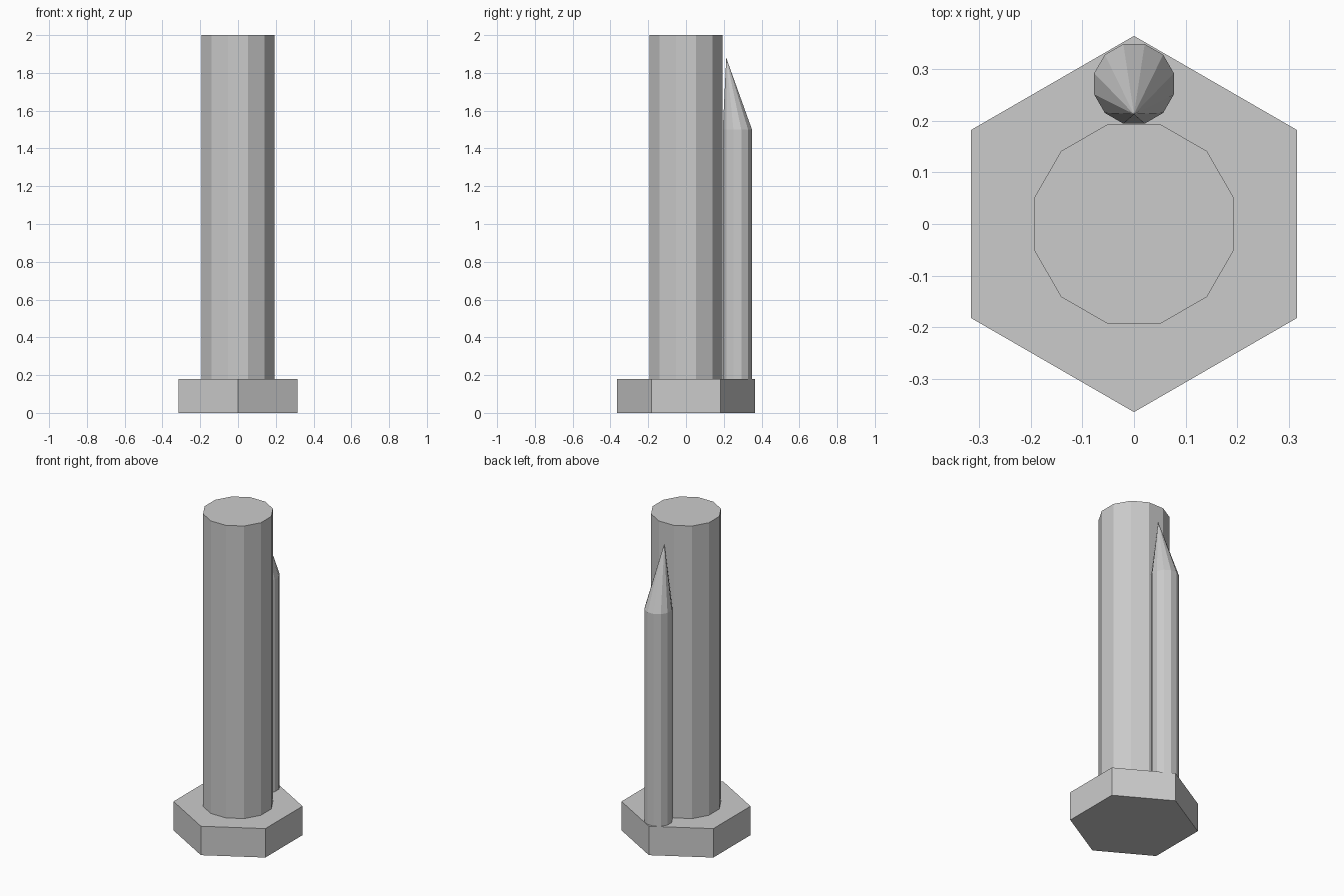
import bpy, bmesh
from math import cos, sin, pi

if "Cube" in bpy.data.objects:
    bpy.data.objects.remove(bpy.data.objects["Cube"])


def ring(bm, sides, radius, y, z, turn):
    return [bm.verts.new((radius * cos(turn + 2 * pi * i / sides),
                          y + radius * sin(turn + 2 * pi * i / sides), z))
            for i in range(sides)]


def prism(name, sides, radius, z0, z1, y=0.0, turn=0.0, tip=None):
    """Upright flat-faced prism, closed by a cap or by an off-centre point."""
    bm = bmesh.new()
    low = ring(bm, sides, radius, y, z0, turn)
    high = ring(bm, sides, radius, y, z1, turn)
    bm.faces.new(low[::-1])
    apex = bm.verts.new(tip) if tip else None
    if not tip:
        bm.faces.new(high)
    for i in range(sides):
        j = (i + 1) % sides
        bm.faces.new((low[i], low[j], high[j], high[i]))
        if tip:
            bm.faces.new((high[i], high[j], apex))
    mesh = bpy.data.meshes.new(name)
    bm.to_mesh(mesh)
    bm.free()
    obj = bpy.data.objects.new(name, mesh)
    bpy.context.collection.objects.link(obj)
    return obj


# Hexagonal foot with corners toward front and back
prism("base", 6, 0.365, 0.0, 0.18, turn=pi / 6)
# Tall twelve-sided column
prism("main_column", 12, 0.2, 0.18, 2.0, turn=pi / 12)
# Thin rear column with a point leaning toward the main column
prism("pointed_column", 12, 0.08, 0.18, 1.5, y=0.272, turn=pi / 12,
      tip=(0, 0.213, 1.88))
